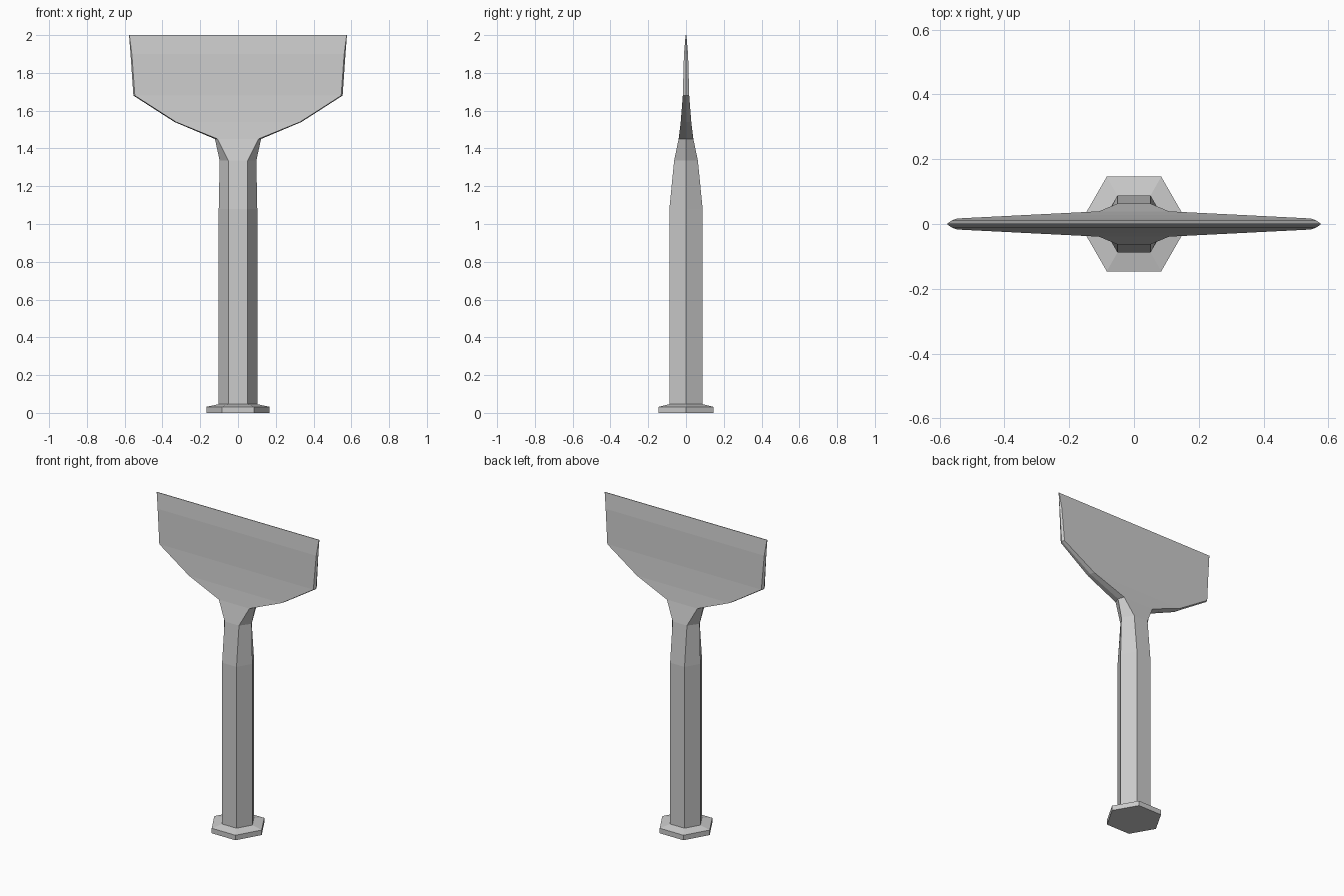
import bpy, bmesh

if "Cube" in bpy.data.objects:
    bpy.data.objects.remove(bpy.data.objects["Cube"])


def hex_loft(name, sections):
    """Skin hexagonal sections: (z, half outer width, half face width, half depth)."""
    bm = bmesh.new()
    rings = []
    for z, b, a, t in sections:
        pts = [(b, 0), (a, t), (-a, t), (-b, 0), (-a, -t), (a, -t)]
        rings.append([bm.verts.new((x, y, z)) for x, y in pts])
    for low, high in zip(rings, rings[1:]):
        for i in range(6):
            j = (i + 1) % 6
            bm.faces.new((low[i], low[j], high[j], high[i]))
    bm.faces.new(rings[0][::-1])
    bm.faces.new(rings[-1])
    bmesh.ops.recalc_face_normals(bm, faces=bm.faces)
    mesh = bpy.data.meshes.new(name)
    bm.to_mesh(mesh)
    bm.free()
    obj = bpy.data.objects.new(name, mesh)
    bpy.context.collection.objects.link(obj)
    return obj


# One continuous forged body, from the flanged striking head up to the cutting edge
hex_loft("bolster_chisel", [
    # striking head flange with sloped top
    (0.000, 0.168, 0.084, 0.146),
    (0.032, 0.168, 0.084, 0.146),
    (0.046, 0.102, 0.051, 0.088),
    # hexagonal shaft, flattening into the neck
    (1.080, 0.102, 0.051, 0.088),
    (1.335, 0.097, 0.051, 0.063),
    # blade shoulders
    (1.450, 0.122, 0.108, 0.039),
    (1.540, 0.336, 0.328, 0.028),
    (1.680, 0.554, 0.546, 0.017),
    # blade and bevelled cutting edge
    (1.900, 0.569, 0.562, 0.011),
    (2.000, 0.577, 0.575, 0.002),
])
